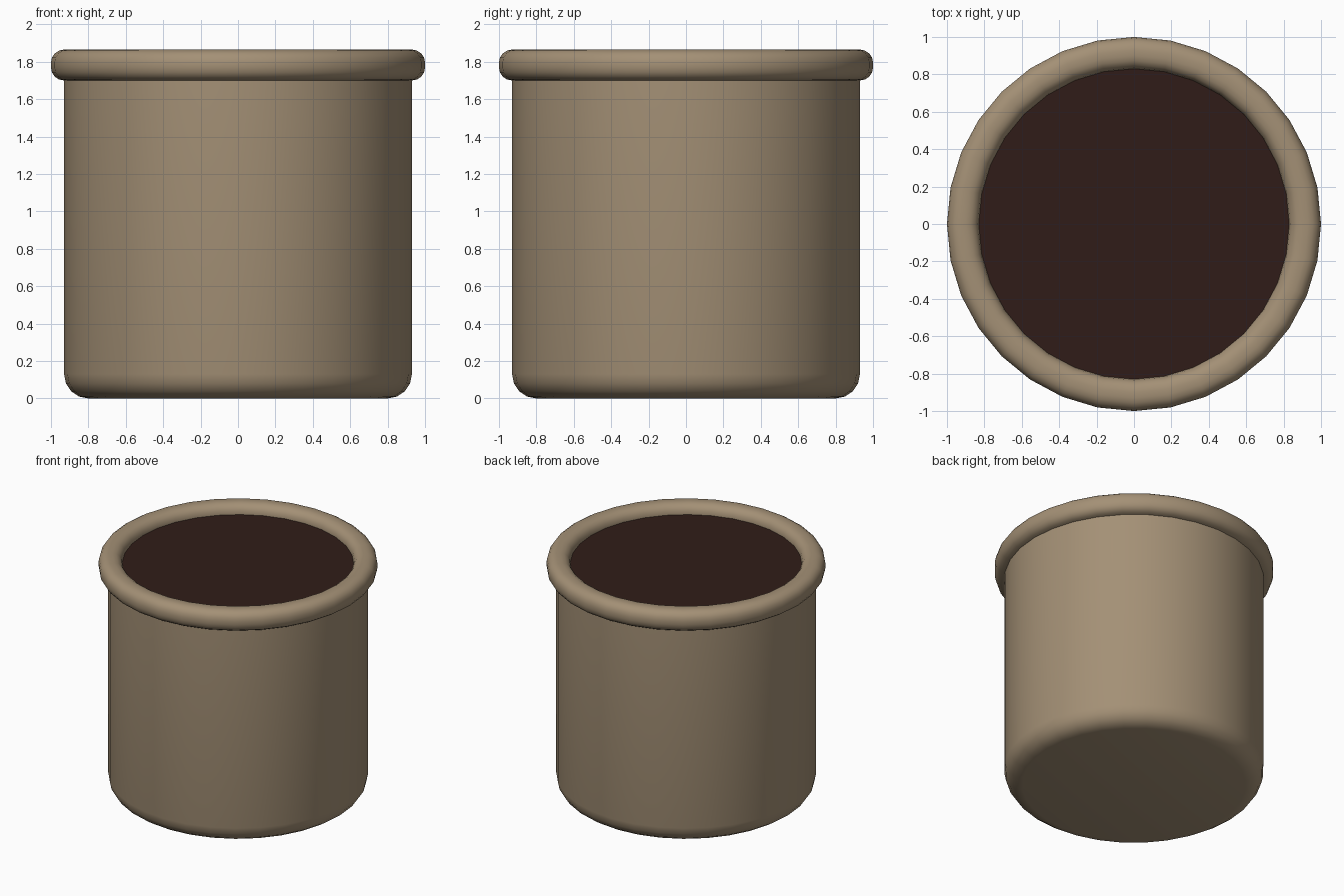
import bpy, bmesh, math

if "Cube" in bpy.data.objects:
    bpy.data.objects.remove(bpy.data.objects["Cube"])

SIDES = 32


def material(name, color):
    m = bpy.data.materials.new(name)
    m.diffuse_color = (*color, 1)
    m.use_nodes = True
    m.node_tree.nodes["Principled BSDF"].inputs["Base Color"].default_value = m.diffuse_color
    return m


def arc(cr, cz, rad, a0, a1, steps=4):
    # Rounded corner of the profile as (radius, height) points
    return [(cr + rad * math.cos(math.radians(a0 + (a1 - a0) * i / steps)),
             cz + rad * math.sin(math.radians(a0 + (a1 - a0) * i / steps)))
            for i in range(steps + 1)]


def lathe(name, profile, mat, angle, cap_start=False, cap_end=False):
    bm = bmesh.new()
    rings = []
    for r, z in profile:
        rings.append([bm.verts.new((r * math.cos(2 * math.pi * i / SIDES),
                                    r * math.sin(2 * math.pi * i / SIDES), z))
                      for i in range(SIDES)])
    for a, b in zip(rings, rings[1:]):
        for i in range(SIDES):
            j = (i + 1) % SIDES
            bm.faces.new((a[i], a[j], b[j], b[i]))
    if cap_start:
        bm.faces.new(rings[0][::-1])
    if cap_end:
        bm.faces.new(rings[-1])
    mesh = bpy.data.meshes.new(name)
    bm.to_mesh(mesh)
    bm.free()
    mesh.materials.append(mat)
    obj = bpy.data.objects.new(name, mesh)
    bpy.context.collection.objects.link(obj)
    bpy.ops.object.select_all(action='DESELECT')
    obj.select_set(True)
    bpy.context.view_layer.objects.active = obj
    bpy.ops.object.shade_smooth_by_angle(angle=math.radians(angle))
    return obj


clay = material("clay", (0.37, 0.28, 0.18))
earth = material("earth", (0.03, 0.012, 0.009))

# Pot: rounded base, straight wall, overhanging rolled rim, inner lip
soil_z = 1.79
profile = (arc(0.80, 0.13, 0.13, -90, 0)
           + [(0.93, 1.70)]
           + arc(0.93, 1.77, 0.07, -90, 0)[1:]
           + arc(0.93, 1.795, 0.07, 0, 90)
           + arc(0.90, 1.795, 0.07, 90, 180)
           + [(0.83, soil_z)])
lathe("pot", profile, clay, 50, cap_start=True)

# Soil: flat disc filling the mouth just below the rim
lathe("soil", [(0.83, soil_z)], earth, 30, cap_end=True)
